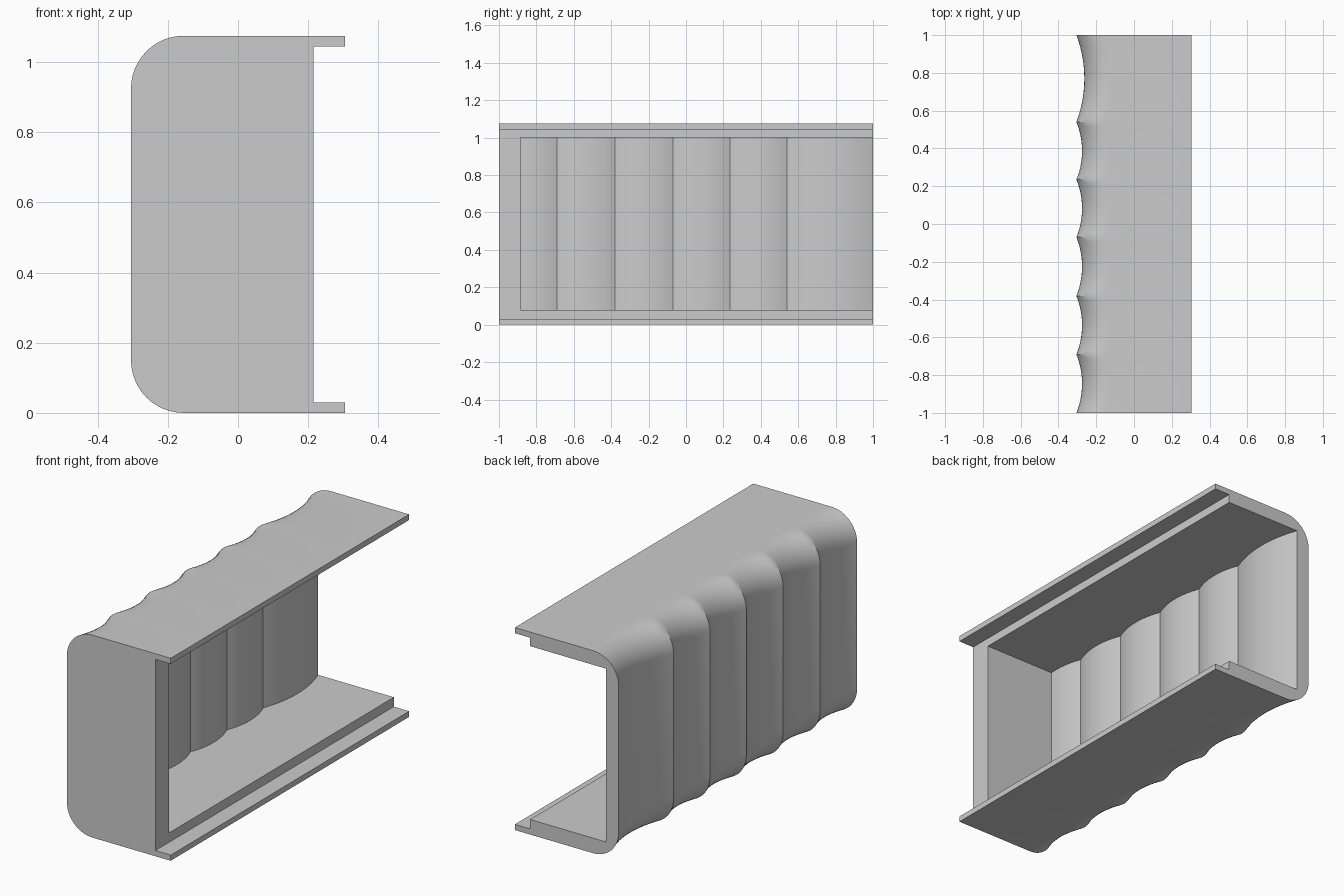
import bpy
import bmesh
import math

cube = bpy.data.objects.get("Cube")
if cube:
    bpy.data.objects.remove(cube, do_unlink=True)

EDGE = 0.305       # half the width
HEIGHT = 1.075
RADIUS = 0.15      # rounded long corners
WALL = 0.075
CUSPS = [-1.0, -0.69, -0.38, -0.07, 0.235, 0.54, 1.0]
SEGMENTS = 14

grey = bpy.data.materials.new("plain grey")
grey.use_nodes = True
colour = (0.6, 0.6, 0.6, 1)
grey.diffuse_color = colour
grey.node_tree.nodes["Principled BSDF"].inputs["Base Color"].default_value = colour


def scallop_points():
    """Plan curve of the finger grooves: circular arcs meeting at ridges."""
    pts = [(-EDGE, CUSPS[0])]
    for a, b in zip(CUSPS, CUSPS[1:]):
        half = (b - a) / 2
        sag = 0.03 if half < 0.2 else 0.042
        r = (half * half + sag * sag) / (2 * sag)
        for i in range(1, SEGMENTS + 1):
            t = half * (2 * i / SEGMENTS - 1)
            x = -EDGE + math.sqrt(r * r - t * t) - (r - sag)
            pts.append((x, a + half + t))
    return pts


def section(x, y):
    """Cross-section with rounded grip side and two thin lips."""
    step = 0.09
    lip, thick = 0.215, 0.03
    pts = [(EDGE, 0), (EDGE, thick), (lip, thick),
           (lip, HEIGHT - thick), (EDGE, HEIGHT - thick), (EDGE, HEIGHT)]
    for cz, start in ((HEIGHT - RADIUS, 90), (RADIUS, 180)):
        for i in range(13):
            a = math.radians(start + 90 * i / 12)
            pts.append((x + RADIUS + RADIUS * math.cos(a),
                        cz + RADIUS * math.sin(a)))
    return [(px, y, pz) for px, pz in pts]


def loft(name, rings):
    """Closed skin through matching rings, capped at both ends."""
    bm = bmesh.new()
    rows = [[bm.verts.new(p) for p in ring] for ring in rings]
    for r0, r1 in zip(rows, rows[1:]):
        for i in range(len(r0)):
            j = (i + 1) % len(r0)
            bm.faces.new((r0[i], r0[j], r1[j], r1[i]))
    bm.faces.new(rows[0])
    bm.faces.new(rows[-1])
    bmesh.ops.recalc_face_normals(bm, faces=bm.faces)
    mesh = bpy.data.meshes.new(name)
    bm.to_mesh(mesh)
    bm.free()
    mesh.materials.append(grey)
    obj = bpy.data.objects.new(name, mesh)
    bpy.context.collection.objects.link(obj)
    return obj


curve = scallop_points()
shell = loft("grip_shell", [section(x, y) for x, y in curve])

# Cavity, open at the back and on the lipped side, following the grooves
front = -0.885
inner = [(x + WALL, y) for x, y in curve if y > front]
plan = [(0.5, front), (inner[0][0], front)] + inner
plan += [(inner[-1][0], 1.1), (0.5, 1.1)]
cavity = loft("cavity_cutter", [[(x, y, z) for x, y in plan]
                                for z in (0.08, 1.0)])

cut = shell.modifiers.new("hollow", 'BOOLEAN')
cut.operation = 'DIFFERENCE'
cut.solver = 'EXACT'
cut.object = cavity
bpy.context.view_layer.objects.active = shell
shell.select_set(True)
bpy.ops.object.modifier_apply(modifier=cut.name)
bpy.data.objects.remove(cavity, do_unlink=True)

bpy.ops.object.shade_smooth_by_angle(angle=math.radians(30))
